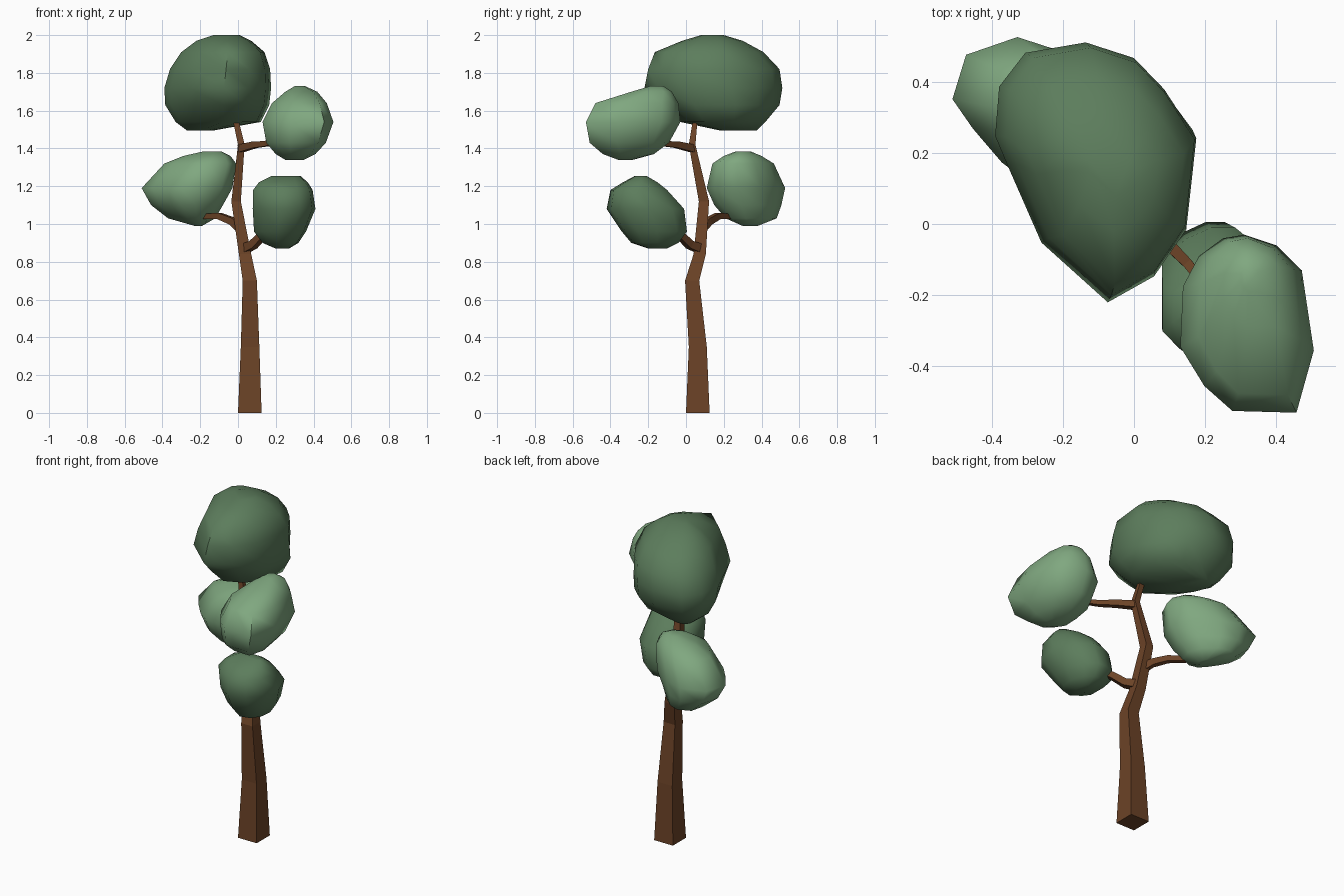
import bpy
import bmesh
import math
from mathutils import Vector

default_cube = bpy.data.objects.get("Cube")
if default_cube:
    bpy.data.objects.remove(default_cube, do_unlink=True)


def make_material(name, color):
    material = bpy.data.materials.new(name)
    material.use_nodes = True
    material.diffuse_color = (*color, 1)
    shader = material.node_tree.nodes["Principled BSDF"]
    shader.inputs["Base Color"].default_value = (*color, 1)
    shader.inputs["Roughness"].default_value = 0.9
    return material


bark = make_material("bark brown", (0.15, 0.056, 0.02))
dark_leaf = make_material("dark leaf green", (0.108, 0.205, 0.108))
light_leaf = make_material("light leaf green", (0.215, 0.39, 0.215))


def skin_rings(name, rings, material, smooth):
    """Bridge a stack of equal rings and close both ends."""
    bm = bmesh.new()
    loops = [[bm.verts.new(p) for p in ring] for ring in rings]
    for low, high in zip(loops, loops[1:]):
        for i in range(len(low)):
            j = (i + 1) % len(low)
            bm.faces.new((low[i], low[j], high[j], high[i]))
    bm.faces.new(loops[0])
    bm.faces.new(loops[-1])
    bmesh.ops.recalc_face_normals(bm, faces=bm.faces[:])
    mesh = bpy.data.meshes.new(name)
    bm.to_mesh(mesh)
    bm.free()
    mesh.materials.append(material)
    obj = bpy.data.objects.new(name, mesh)
    bpy.context.collection.objects.link(obj)
    if smooth:
        bpy.ops.object.select_all(action="DESELECT")
        obj.select_set(True)
        bpy.context.view_layer.objects.active = obj
        bpy.ops.object.shade_smooth_by_angle(angle=math.radians(60))
    return obj


def loft(name, outline, levels, material, smooth=True):
    """Fit a unit plan outline into the box (x0, x1, y0, y1) of each height."""
    rings = [[(x0 + u * (x1 - x0), y0 + v * (y1 - y0), z) for u, v in outline]
             for z, x0, x1, y0, y1 in levels]
    return skin_rings(name, rings, material, smooth)


def branch(name, path, start_radius, end_radius):
    """Square, tapering twig that follows a few points."""
    points = [Vector(p) for p in path]
    last = len(points) - 1
    rings = []
    for i, point in enumerate(points):
        along = (points[min(i + 1, last)] - points[max(i - 1, 0)]).normalized()
        side = along.cross(Vector((0, 0, 1))).normalized()
        up = side.cross(along)
        radius = start_radius + (end_radius - start_radius) * i / last
        rings.append([point + radius * (a * side + b * up)
                      for a, b in ((-1, -1), (1, -1), (1, 1), (-1, 1))])
    return skin_rings(name, rings, bark, False)


# Square, bent trunk
loft("trunk", [(0, 0), (1, 0), (1, 1), (0, 1)], [
    (0, 0, .125, 0, .125),
    (.35, .015, .113, .015, .11),
    (.7, .025, .1, -.005, .07),
    (.84, .005, .07, .04, .105),
    (1.12, -.035, .015, .068, .122),
    (1.42, 0, .035, .015, .05),
    (1.54, -.025, .005, .035, .06),
    (1.65, -.06, -.035, .08, .105),
], bark, smooth=False)

# Side branches reaching into the foliage
branch("upper_branch", [(.015, .035, 1.4), (.09, -.05, 1.42),
                        (.15, -.11, 1.425), (.24, -.22, 1.46)], .02, .011)
branch("left_branch", [(.01, .085, .98), (-.03, .12, 1.015), (-.1, .17, 1.043),
                       (-.17, .23, 1.04), (-.23, .3, 1.08)], .021, .012)
branch("lower_branch", [(.035, .075, .87), (.08, .02, .89),
                        (.13, -.03, .94), (.2, -.12, 1)], .024, .015)

# Crown foliage, tapering toward the front
loft("crown_foliage",
     [(0, .64), (.02, .83), (.15, .96), (.45, 1), (.69, .94), (.84, .82),
      (1, .63), (.95, .28), (.79, .1), (.56, 0), (.23, .23), (.06, .53)], [
         (1.495, -.27, -.13, .18, .375),
         (1.54, -.33, .12, -.03, .42),
         (1.63, -.385, .165, -.13, .495),
         (1.72, -.39, .175, -.22, .51),
         (1.82, -.36, .17, -.2, .495),
         (1.91, -.3, .14, -.165, .41),
         (1.97, -.22, .07, -.02, .3),
         (2, -.13, .01, .08, .2)], dark_leaf)

# Upper foliage on the left side of the tree
loft("upper_foliage",
     [(0, .37), (.02, .71), (.14, .88), (.32, .98), (.48, 1), (.72, .94),
      (.91, .8), (1, .35), (.87, 0), (.39, .01), (.18, .15)], [
         (1.34, .25, .35, -.36, -.28),
         (1.37, .2, .41, -.44, -.17),
         (1.43, .15, .465, -.51, -.09),
         (1.54, .13, .505, -.53, -.03),
         (1.64, .18, .47, -.48, -.04),
         (1.7, .25, .42, -.29, -.075),
         (1.73, .3, .355, -.19, -.12)], light_leaf)

# Foliage pointing back on the right side of the tree
loft("back_foliage",
     [(0, .58), (.08, .88), (.38, 1), (.62, .91), (.88, .7), (1, .4),
      (.88, .1), (.62, 0), (.42, .04), (.29, .15), (.12, .38)], [
         (.99, -.23, -.19, .3, .38),
         (1.03, -.37, -.12, .21, .48),
         (1.1, -.46, -.08, .15, .505),
         (1.19, -.51, -.03, .11, .525),
         (1.32, -.39, -.01, .14, .465),
         (1.36, -.29, -.04, .2, .4),
         (1.385, -.18, -.09, .265, .34)], light_leaf)

# Small leaning foliage low at the front
loft("lower_foliage",
     [(0, .33), (0, .77), (.2, .92), (.42, 1), (.62, 1), (.85, .85),
      (1, .55), (.95, .25), (.75, .06), (.45, 0), (.15, .17)], [
         (.87, .2, .27, -.2, -.1),
         (.9, .13, .32, -.29, -.04),
         (.96, .085, .36, -.34, .005),
         (1.08, .078, .41, -.42, -.01),
         (1.18, .08, .395, -.4, -.1),
         (1.22, .11, .37, -.335, -.15),
         (1.255, .18, .33, -.27, -.21)], dark_leaf)
